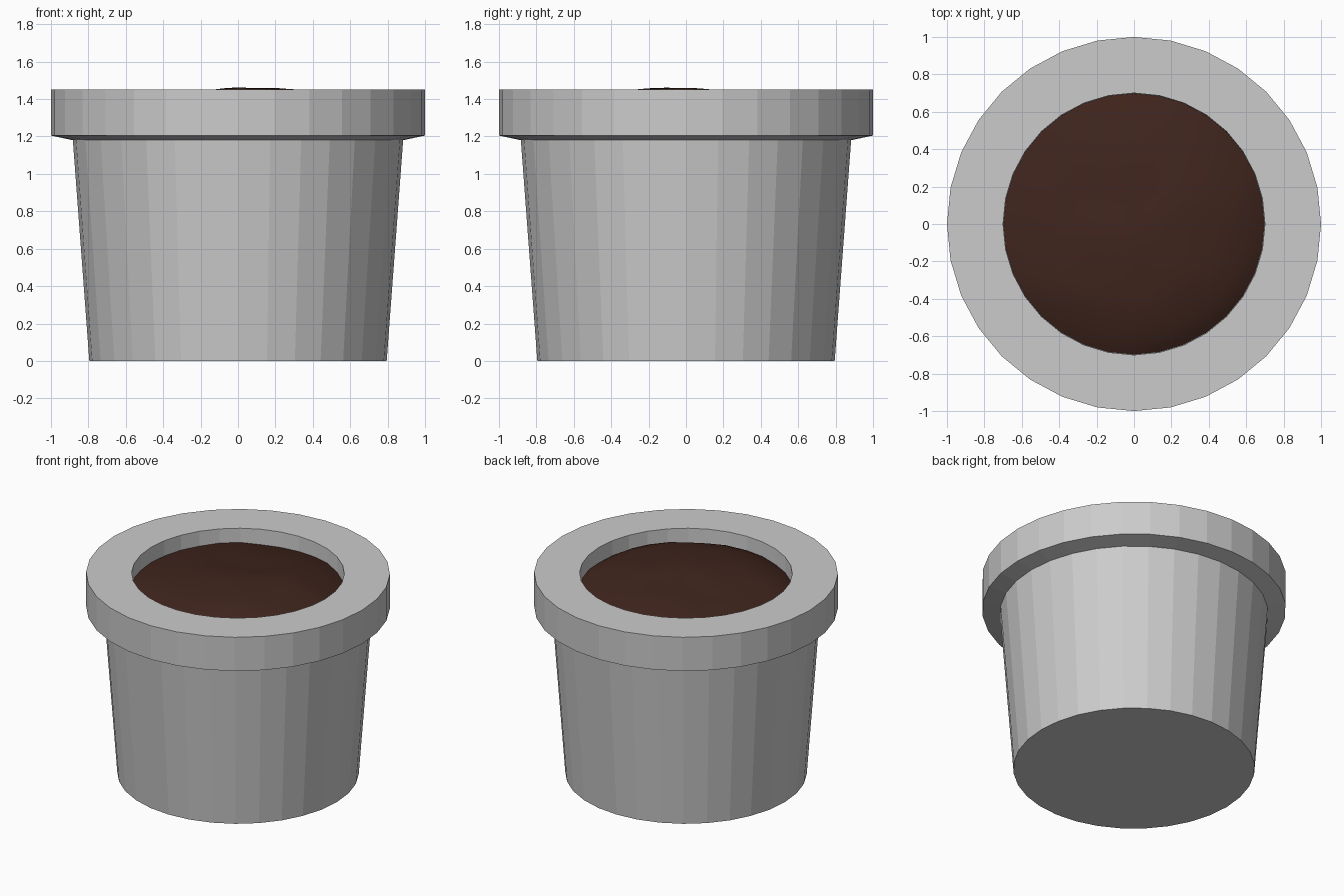
import bpy, bmesh, math
from mathutils import Vector, noise

if "Cube" in bpy.data.objects:
    bpy.data.objects.remove(bpy.data.objects["Cube"])

SIDES = 32


def ring(bm, r, z_at):
    """One ring of vertices; z_at(x, y) gives the height."""
    out = []
    for i in range(SIDES):
        a = 2 * math.pi * i / SIDES
        x, y = r * math.cos(a), r * math.sin(a)
        out.append(bm.verts.new((x, y, z_at(x, y))))
    return out


def bridge(bm, a, b):
    for i in range(SIDES):
        j = (i + 1) % SIDES
        bm.faces.new((a[i], a[j], b[j], b[i]))


def finish(bm, name):
    bmesh.ops.recalc_face_normals(bm, faces=bm.faces)
    mesh = bpy.data.meshes.new(name)
    bm.to_mesh(mesh)
    bm.free()
    ob = bpy.data.objects.new(name, mesh)
    bpy.context.collection.objects.link(ob)
    return ob


# Pot: tapered body, overhanging rim and shallow recess
profile = [(0.795, 0), (0.883, 1.18), (1.0, 1.205), (1.0, 1.45),
           (0.70, 1.45), (0.695, 1.25)]
bm = bmesh.new()
rings = [ring(bm, r, lambda x, y, z=z: z) for r, z in profile]
for a, b in zip(rings, rings[1:]):
    bridge(bm, a, b)
bm.faces.new(rings[0][::-1])
bm.faces.new(rings[-1])
finish(bm, "pot")


# Soil: lumpy mound, fuller and steeper-edged towards +x -y
def soil_height(x, y):
    r = math.hypot(x, y)
    toward = (x - y) / (math.sqrt(2) * r) if r > 1e-6 else 0
    power = 3.2 + 1.6 * toward
    dome = 0.105 * (1 - min(r / 0.698, 1) ** power)
    lumps = 0.012 * noise.noise(Vector((x * 4, y * 4, 1.7)))
    peak = 0.012 * math.exp(-((x - 0.1) ** 2 + (y + 0.1) ** 2) / 0.04)
    return 1.343 + dome + lumps + peak


bm = bmesh.new()
radii = [0.698, 0.66, 0.6, 0.5, 0.4, 0.3, 0.2, 0.1]
rings = [ring(bm, r, soil_height) for r in radii]
for a, b in zip(rings, rings[1:]):
    bridge(bm, a, b)
centre = bm.verts.new((0, 0, soil_height(0, 0)))
for i in range(SIDES):
    bm.faces.new((rings[-1][i], rings[-1][(i + 1) % SIDES], centre))
for f in bm.faces:
    f.normal_update()
    if f.normal.z < 0:
        f.normal_flip()
    f.smooth = True
mesh = bpy.data.meshes.new("soil")
bm.to_mesh(mesh)
bm.free()
soil = bpy.data.objects.new("soil", mesh)
bpy.context.collection.objects.link(soil)
mat = bpy.data.materials.new("soil_brown")
mat.diffuse_color = (0.05, 0.018, 0.012, 1)
mat.use_nodes = True
mat.node_tree.nodes["Principled BSDF"].inputs["Base Color"].default_value = mat.diffuse_color
mesh.materials.append(mat)
